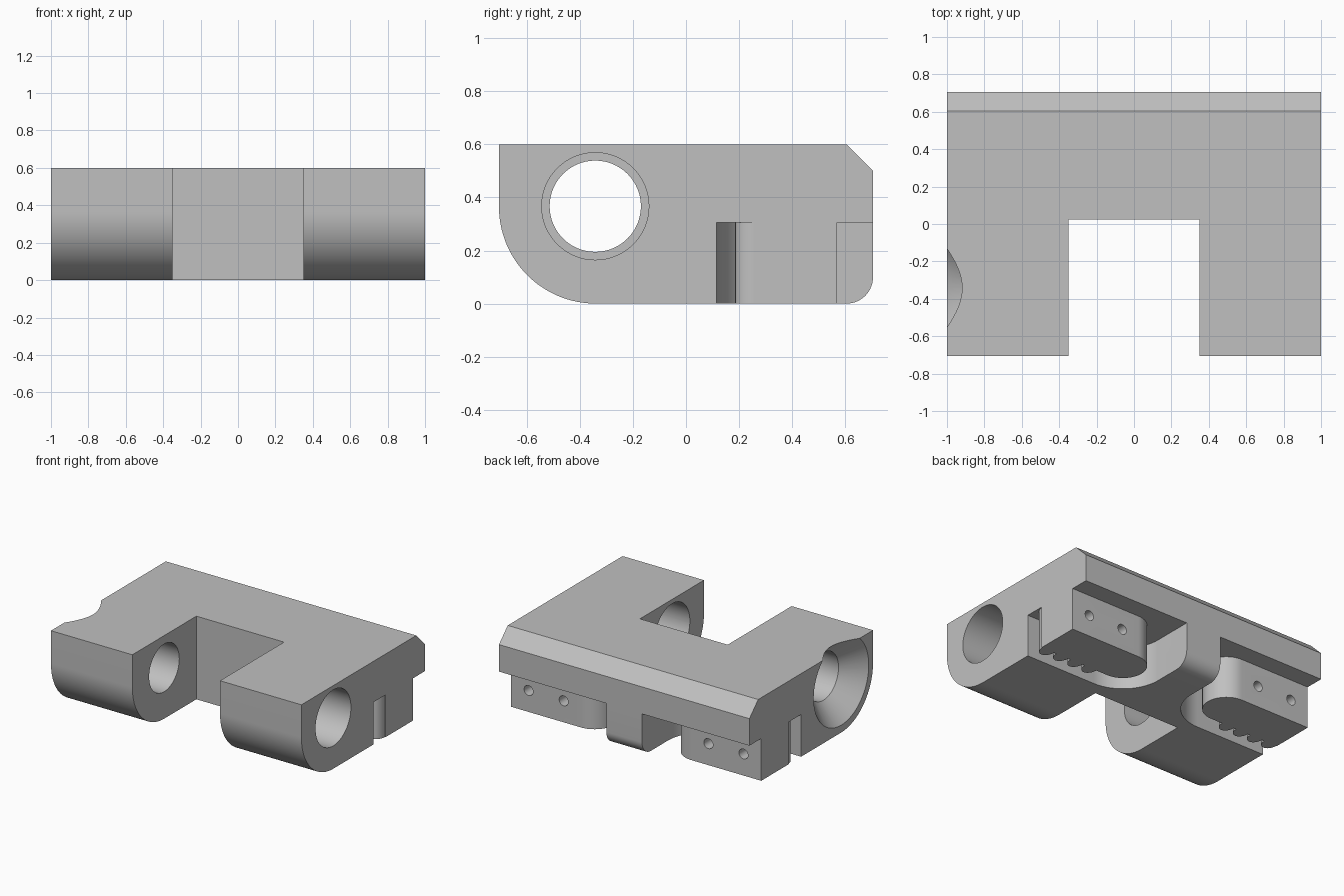
import bpy, bmesh, math
from mathutils import Vector

if "Cube" in bpy.data.objects:
    bpy.data.objects.remove(bpy.data.objects["Cube"])

gray = bpy.data.materials.new("plain gray")
gray.diffuse_color = (0.53, 0.53, 0.53, 1)
gray.use_nodes = True
gray.node_tree.nodes["Principled BSDF"].inputs["Base Color"].default_value = gray.diffuse_color


def arc(cx, cy, rx, a0, a1, n, ry=None):
    """Points along an arc, angles in degrees."""
    ry = rx if ry is None else ry
    return [(cx + rx * math.cos(math.radians(a0 + (a1 - a0) * i / n)),
             cy + ry * math.sin(math.radians(a0 + (a1 - a0) * i / n)))
            for i in range(n + 1)]


def prism(name, outline, to_3d, sweep):
    """Extrude a flat outline along a vector."""
    bm = bmesh.new()
    face = bm.faces.new([bm.verts.new(to_3d(a, b)) for a, b in outline])
    out = bmesh.ops.extrude_face_region(bm, geom=[face])
    verts = [g for g in out["geom"] if isinstance(g, bmesh.types.BMVert)]
    bmesh.ops.translate(bm, verts=verts, vec=Vector(sweep))
    bmesh.ops.recalc_face_normals(bm, faces=bm.faces)
    mesh = bpy.data.meshes.new(name)
    bm.to_mesh(mesh)
    bm.free()
    obj = bpy.data.objects.new(name, mesh)
    bpy.context.collection.objects.link(obj)
    return obj


def cone(name, r1, r2, p1, p2, n=64):
    """Round cutter from point p1 to point p2."""
    p1, p2 = Vector(p1), Vector(p2)
    bpy.ops.mesh.primitive_cone_add(
        vertices=n, radius1=r1, radius2=r2, depth=(p2 - p1).length,
        location=(p1 + p2) / 2,
        rotation=(p2 - p1).to_track_quat('Z', 'Y').to_euler())
    bpy.context.object.name = name
    return bpy.context.object


# Body: side profile with round front foot, small back round and top chamfer
profile = [(-0.705, 0.6)]
profile += arc(-0.34, 0.365, 0.365, 180, 270, 32)
profile += arc(0.605, 0.1, 0.1, 270, 360, 14)
profile += [(0.705, 0.5), (0.605, 0.6)]
body = prism("clamp_body", profile, lambda y, z: (-1, y, z), (2, 0, 0))
body.data.materials.append(gray)

# Slot between the two front arms
cutters = [prism("arm_slot", [(-0.35, -1), (0.35, -1), (0.35, 0.025), (-0.35, 0.025)],
                 lambda x, y: (x, y, -0.2), (0, 0, 1))]

# Rod bores with a wide countersink on the left
BY, BZ = -0.342, 0.367
cutters += [cone("right_bore", 0.202, 0.202, (0, BY, BZ), (1.2, BY, BZ)),
            cone("left_bore", 0.172, 0.172, (-1.2, BY, BZ), (0, BY, BZ)),
            cone("countersink", 0.334, 0.162, (-1.02, BY, BZ), (-0.848, BY, BZ))]

# Channel around each toothed block, open to the side, back and bottom
outline = [(1.1, 0.115)]
outline += arc(0.44, 0.4125, 0.2975, 270, 180, 28)
outline += [(0.1425, 0.8), (1.1, 0.8), (1.1, 0.57)]
outline += arc(0.44, 0.4125, 0.1575, 90, 270, 36)
for i in range(4):
    outline += arc(0.585 + 0.12 * i, 0.255, 0.05, 180, 360, 12, ry=0.07)
outline += [(1.1, 0.255)]
for side, label in ((1, "right"), (-1, "left")):
    cutters.append(prism(label + "_channel", outline,
                         lambda x, y: (side * x, y, -0.1), (0, 0, 0.405)))
    # Screw holes through the block into the wall ahead of it
    for x in (0.858, 0.578):
        cutters.append(cone(label + "_screw_hole", 0.036, 0.036,
                            (side * x, 0.03, 0.155), (side * x, 0.65, 0.155), 24))

# Apply all cuts
for cutter in cutters:
    mod = body.modifiers.new("cut", 'BOOLEAN')
    mod.operation = 'DIFFERENCE'
    mod.solver = 'EXACT'
    mod.object = cutter
    bpy.ops.object.select_all(action='DESELECT')
    bpy.context.view_layer.objects.active = body
    body.select_set(True)
    bpy.ops.object.modifier_apply(modifier=mod.name)
    bpy.data.objects.remove(cutter, do_unlink=True)

bpy.ops.object.shade_smooth_by_angle(angle=math.radians(30))
